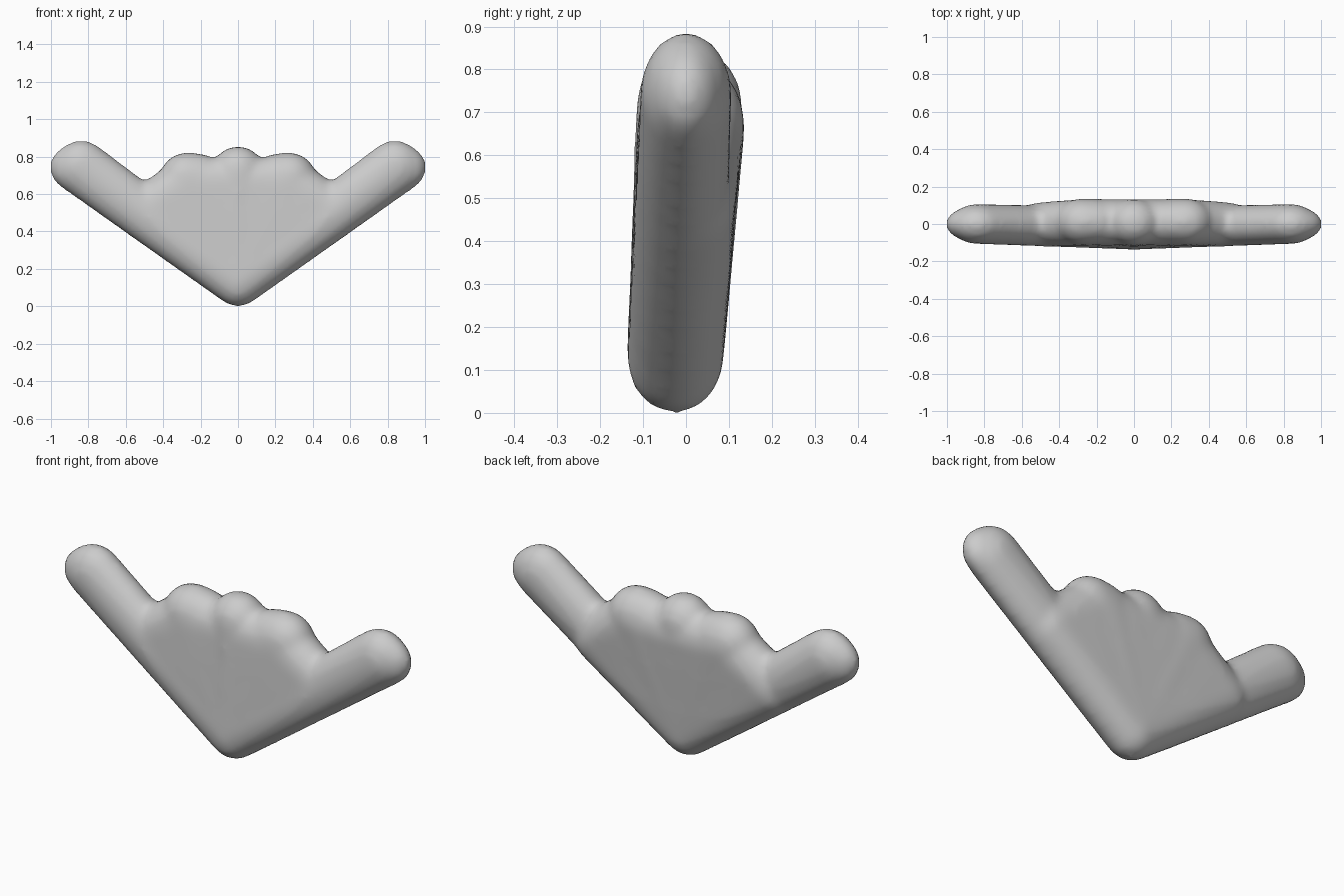
import bpy, bmesh
from mathutils import Vector
from math import sin, cos, pi

if "Cube" in bpy.data.objects:
    bpy.data.objects.remove(bpy.data.objects["Cube"])

# ball: (x, y, z, radius in the xz plane, half thickness in y)
TIP = (0, -0.025, 0.129, 0.131, 0.113)
ARM = (0.838, 0.0, 0.742, 0.146, 0.107)
ARM_END = (0.888, 0.0, 0.741, 0.119, 0.085)
ARM_ROOT = (0.50, 0.0, 0.497, 0.139, 0.116)
MID_LOBE = (0, 0.008, 0.712, 0.145, 0.125)
LOBE_IN = (0.22, 0.012, 0.66, 0.16, 0.125)
LOBE_OUT = (0.275, 0.012, 0.675, 0.149, 0.125)
PANEL = (0.27, 0.01, 0.652, 0.146, 0.124)


def flip(b):
    return (-b[0],) + b[1:]


def ball_points(b, n=20, rings=12):
    c = Vector(b[:3])
    for i in range(rings + 1):
        t = pi * i / rings
        for j in range(n):
            a = 2 * pi * j / n
            yield c + Vector((b[3] * sin(t) * cos(a), b[4] * cos(t), b[3] * sin(t) * sin(a)))
            if i in (0, rings):
                break


def add_hull(bm, balls):
    verts = [bm.verts.new(p) for b in balls for p in ball_points(b)]
    bmesh.ops.convex_hull(bm, input=verts)
    bmesh.ops.delete(bm, geom=[v for v in verts if v.is_valid and not v.link_faces], context='VERTS')


bm = bmesh.new()
# flat central web, running out into the arms
add_hull(bm, [TIP, PANEL, flip(PANEL), ARM_ROOT, flip(ARM_ROOT)])
# middle scallop
add_hull(bm, [TIP, MID_LOBE])
# arms and side scallops on both sides
for side in (lambda b: b, flip):
    add_hull(bm, [side(TIP), side(ARM), side(ARM_END)])
    add_hull(bm, [side(TIP), side(LOBE_IN), side(LOBE_OUT)])

mesh = bpy.data.meshes.new("winged_body")
bm.to_mesh(mesh)
bm.free()
body = bpy.data.objects.new("winged_body", mesh)
bpy.context.collection.objects.link(body)

# fuse the pieces into one soft skin
rem = body.modifiers.new("fuse", 'REMESH')
rem.mode = 'VOXEL'
rem.voxel_size = 0.02
rem.use_smooth_shade = True
soft = body.modifiers.new("soften", 'SMOOTH')
soft.factor = 0.5
soft.iterations = 8
